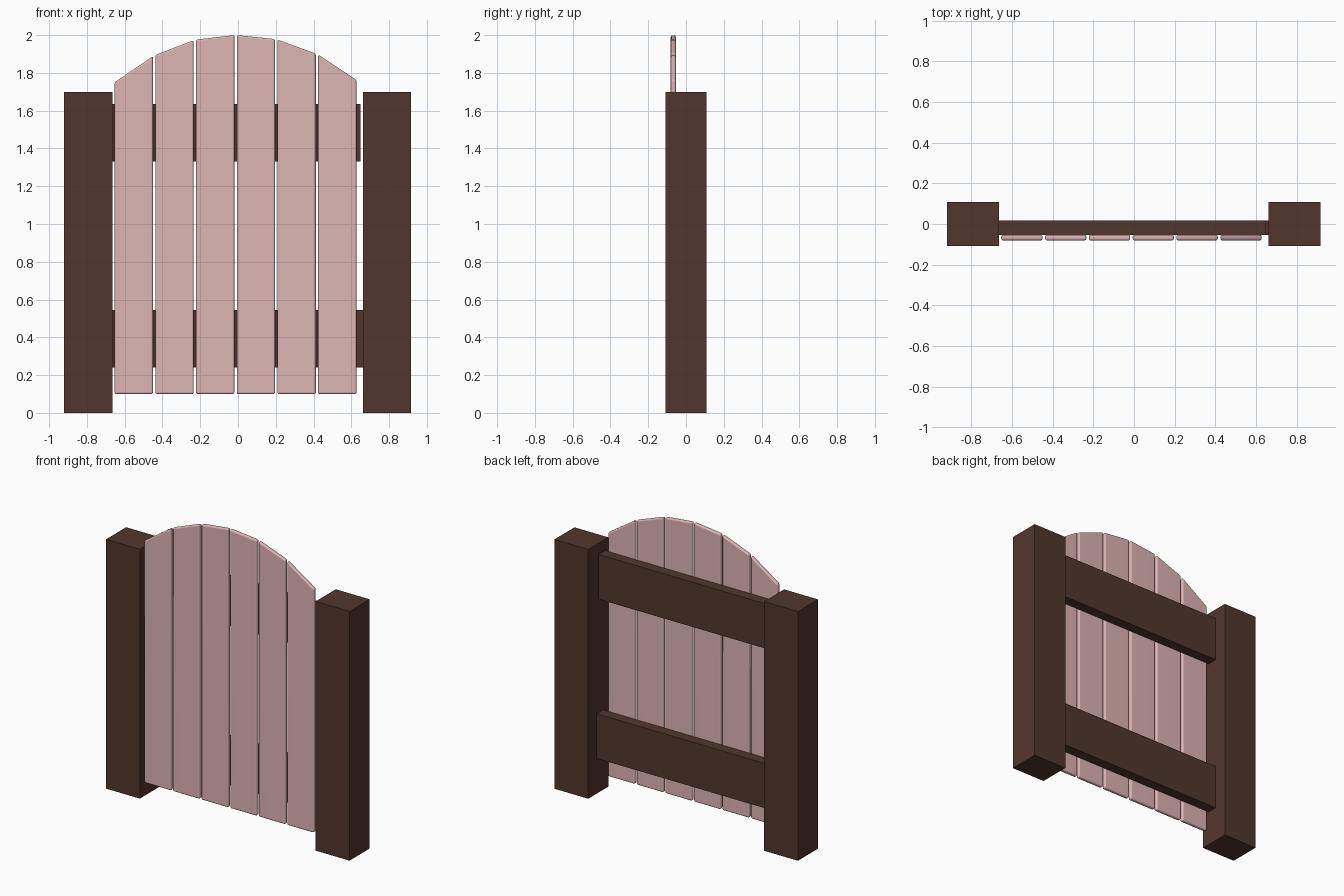
import bpy, bmesh

if "Cube" in bpy.data.objects:
    bpy.data.objects.remove(bpy.data.objects["Cube"])


def material(name, color):
    m = bpy.data.materials.new(name)
    m.diffuse_color = color
    m.use_nodes = True
    m.node_tree.nodes["Principled BSDF"].inputs["Base Color"].default_value = m.diffuse_color
    return m


wood = material("dark_wood", (0.083, 0.037, 0.027, 1))
paint = material("pink_paint", (0.73, 0.46, 0.46, 1))


def slab(name, x0, x1, y0, y1, z0, left_top, right_top, mat):
    """Upright block whose top may slope from left to right."""
    bm = bmesh.new()
    profile = [(x0, z0), (x1, z0), (x1, right_top), (x0, left_top)]
    face = bm.faces.new([bm.verts.new((x, y0, z)) for x, z in profile])
    ext = bmesh.ops.extrude_face_region(bm, geom=[face])
    verts = [v for v in ext["geom"] if isinstance(v, bmesh.types.BMVert)]
    bmesh.ops.translate(bm, verts=verts, vec=(0, y1 - y0, 0))
    bmesh.ops.recalc_face_normals(bm, faces=bm.faces)
    me = bpy.data.meshes.new(name)
    bm.to_mesh(me)
    bm.free()
    me.materials.append(mat)
    ob = bpy.data.objects.new(name, me)
    bpy.context.collection.objects.link(ob)
    return ob


# Square gate posts
slab("left_post", -0.92, -0.665, -0.108, 0.108, 0, 1.70, 1.70, wood)
slab("right_post", 0.662, 0.917, -0.108, 0.108, 0, 1.70, 1.70, wood)

# Cross rails behind the planks
slab("upper_rail", -0.67, 0.648, -0.054, 0.017, 1.33, 1.635, 1.635, wood)
slab("lower_rail", -0.67, 0.662, -0.054, 0.017, 0.24, 0.545, 0.545, wood)

# Planks with rounded edges, cut along an arched top
tops = [(1.75, 1.889), (1.895, 1.973), (1.976, 2.0),
        (2.0, 1.979), (1.976, 1.902), (1.897, 1.762)]
for i, (left, right) in enumerate(tops):
    x = -0.653 + i * 0.2155
    plank = slab(f"plank_{i + 1}", x, x + 0.203, -0.081, -0.053, 0.10,
                 left, right, paint)
    bevel = plank.modifiers.new("rounded_edges", 'BEVEL')
    bevel.width = 0.01
    bevel.segments = 3
    bevel.limit_method = 'ANGLE'
    bevel.angle_limit = 0.5
    for p in plank.data.polygons:
        p.use_smooth = True
    normals = plank.modifiers.new("flat_faces", 'WEIGHTED_NORMAL')
    normals.keep_sharp = True
